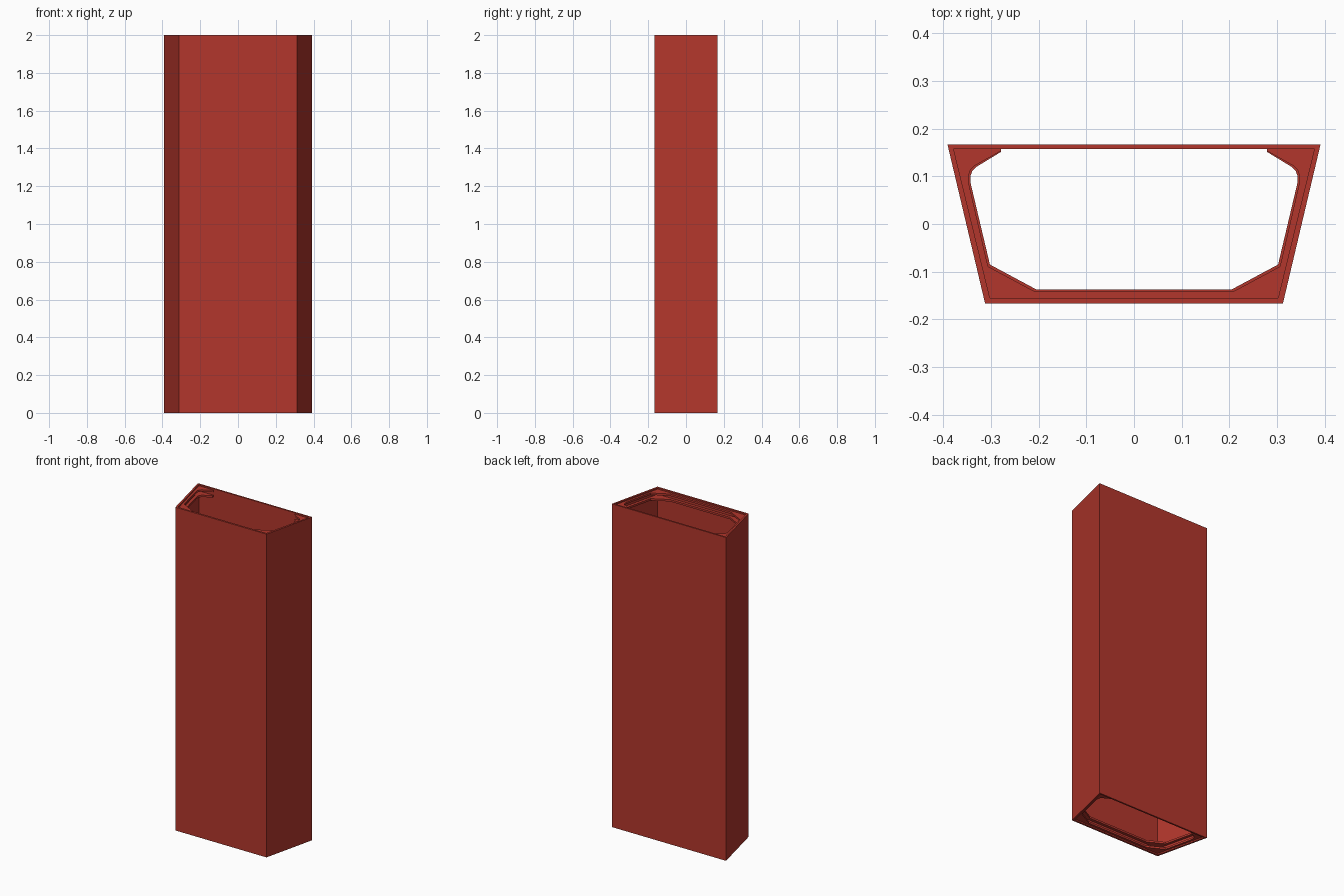
import bpy, bmesh

if "Cube" in bpy.data.objects:
    bpy.data.objects.remove(bpy.data.objects["Cube"])

red = bpy.data.materials.new("red_paint")
red.diffuse_color = (0.45, 0.037, 0.025, 1)
red.use_nodes = True
red.node_tree.nodes["Principled BSDF"].inputs["Base Color"].default_value = red.diffuse_color


def finish(bm, name):
    bmesh.ops.recalc_face_normals(bm, faces=bm.faces)
    mesh = bpy.data.meshes.new(name)
    bm.to_mesh(mesh)
    bm.free()
    mesh.materials.append(red)
    obj = bpy.data.objects.new(name, mesh)
    bpy.context.collection.objects.link(obj)
    return obj


def mirrored(half):
    # close a right-hand half outline with its left-hand copy
    return half + [(-x, y) for x, y in reversed(half)]


def tube(name, outer, inner, z0, z1):
    bm = bmesh.new()
    rings = [[bm.verts.new((x, y, z)) for x, y in pts]
             for pts, z in ((outer, z0), (outer, z1), (inner, z1), (inner, z0))]
    n = len(outer)
    for r in range(4):
        a, b = rings[r], rings[(r + 1) % 4]
        for i in range(n):
            j = (i + 1) % n
            bm.faces.new((a[i], a[j], b[j], b[i]))
    return finish(bm, name)


def plate(name, outline, z0, z1):
    bm = bmesh.new()
    face = bm.faces.new([bm.verts.new((x, y, z0)) for x, y in outline])
    ext = bmesh.ops.extrude_face_region(bm, geom=[face])
    top = [v for v in ext["geom"] if isinstance(v, bmesh.types.BMVert)]
    bmesh.ops.translate(bm, verts=top, vec=(0, 0, z1 - z0))
    return finish(bm, name)


# thin tapered shell, open at both ends
tube("shell",
     mirrored([(0.391, 0.167), (0.312, -0.167)]),
     mirrored([(0.378, 0.157), (0.302, -0.155)]), 0, 2)


def flange_outline(d):
    # C-shaped rim, open along the back wall; d pulls its inner edge outwards
    outer = [(0.279, 0.158), (0.379, 0.158), (0.303, -0.156)]
    inner = [(0.205 + d, -0.137 - d), (0.302 + d, -0.085 - d),
             (0.343 + d, 0.088), (0.343 + d, 0.1), (0.339 + d, 0.111 + d / 2),
             (0.33 + d, 0.12 + d / 2), (0.279, 0.151 + d / 2)]
    right = outer
    left = [(-x, y) for x, y in reversed(outer)]
    inner_left = [(-x, y) for x, y in reversed(inner)]
    return right + left + inner_left + inner


# paired flange plates at each end, slightly stepped
for end in ("bottom", "top"):
    for part, depth, thick, d in (("outer_flange", 0.008, 0.012, 0.004),
                                  ("inner_flange", 0.04, 0.012, 0.0)):
        z0, z1 = depth, depth + thick
        if end == "top":
            z0, z1 = 2 - z1, 2 - z0
        plate(end + "_" + part, flange_outline(d), z0, z1)
